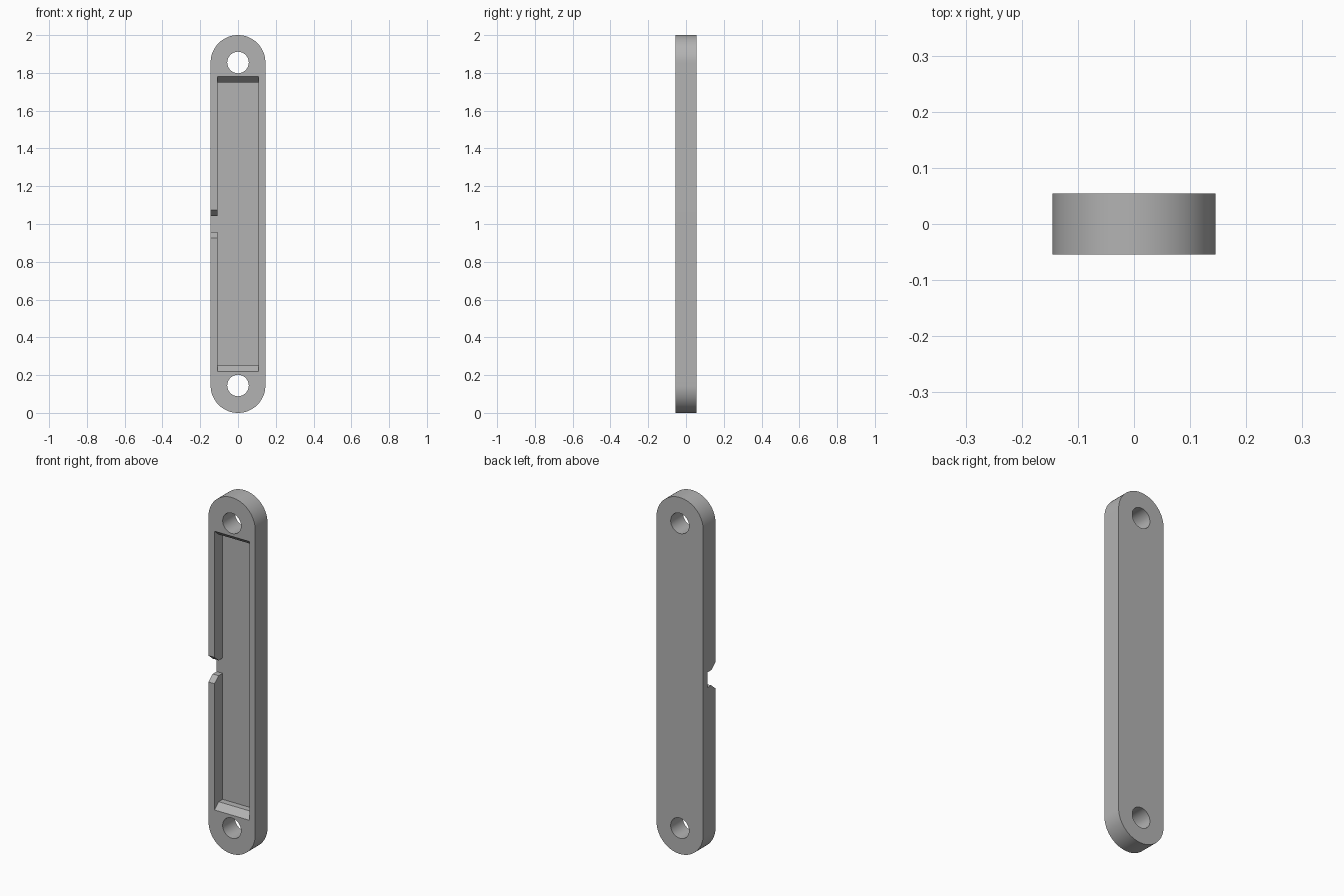
import bpy, bmesh, math

if "Cube" in bpy.data.objects:
    bpy.data.objects.remove(bpy.data.objects["Cube"], do_unlink=True)

RADIUS, HALF_DEPTH, HOLE = 0.145, 0.0545, 0.057
FRONT, FLOOR = -HALF_DEPTH, 0.018
CHAMFER = 0.037
END = 1 - RADIUS          # distance from mid height to each rounded end's centre

grey = bpy.data.materials.new("light grey")
grey.use_nodes = True
colour = (0.45, 0.45, 0.45, 1)
grey.diffuse_color = colour
grey.node_tree.nodes["Principled BSDF"].inputs["Base Color"].default_value = colour


def prism(name, points, direction):
    """Extrude a closed outline along a direction into a solid object."""
    bm = bmesh.new()
    face = bm.faces.new([bm.verts.new(p) for p in points])
    extruded = bmesh.ops.extrude_face_region(bm, geom=[face])["geom"]
    verts = [v for v in extruded if isinstance(v, bmesh.types.BMVert)]
    bmesh.ops.translate(bm, verts=verts, vec=direction)
    bmesh.ops.recalc_face_normals(bm, faces=bm.faces[:])
    mesh = bpy.data.meshes.new(name)
    bm.to_mesh(mesh)
    bm.free()
    mesh.materials.append(grey)
    obj = bpy.data.objects.new(name, mesh)
    bpy.context.collection.objects.link(obj)
    return obj


def arc(radius, z, y, start, sweep, steps):
    angles = [start + sweep * i / steps for i in range(steps + 1)]
    return [(radius * math.cos(a), y, z + radius * math.sin(a)) for a in angles]


def recess(name, x0, x1, outer, inner):
    """Cutter for a recess whose two ends flare outwards at the front."""
    upper = [(FRONT - 0.05, outer), (FRONT, outer), (FRONT + CHAMFER, inner), (FLOOR, inner)]
    outline = upper + [(y, -z) for y, z in reversed(upper)]
    return prism(name, [(x0, y, 1 + z) for y, z in outline], (x1 - x0, 0, 0))


# Bar with rounded ends
outline = (arc(RADIUS, 1 + END, FRONT, 0, math.pi, 48)
           + arc(RADIUS, 1 - END, FRONT, math.pi, math.pi, 48))
body = prism("bar_body", outline, (0, 2 * HALF_DEPTH, 0))

# Long front pocket, side notch and the two mounting holes
cutters = [recess("pocket_cutter", -0.108, 0.108, 0.782, 0.75),
           recess("notch_cutter", -0.2, -0.06, 0.074, 0.043)]
for side, z in (("upper", 1 + END), ("lower", 1 - END)):
    circle = arc(HOLE, z, -0.1, 0, 2 * math.pi, 48)[:-1]
    cutters.append(prism(side + "_hole_cutter", circle, (0, 0.2, 0)))

bpy.ops.object.select_all(action="DESELECT")
bpy.context.view_layer.objects.active = body
body.select_set(True)
for cutter in cutters:
    cutter.hide_render = True
    cut = body.modifiers.new(cutter.name, "BOOLEAN")
    cut.operation, cut.solver, cut.object = "DIFFERENCE", "EXACT", cutter
    bpy.ops.object.modifier_apply(modifier=cut.name)
    bpy.data.objects.remove(cutter, do_unlink=True)

bpy.ops.object.shade_smooth_by_angle(angle=math.radians(25))
